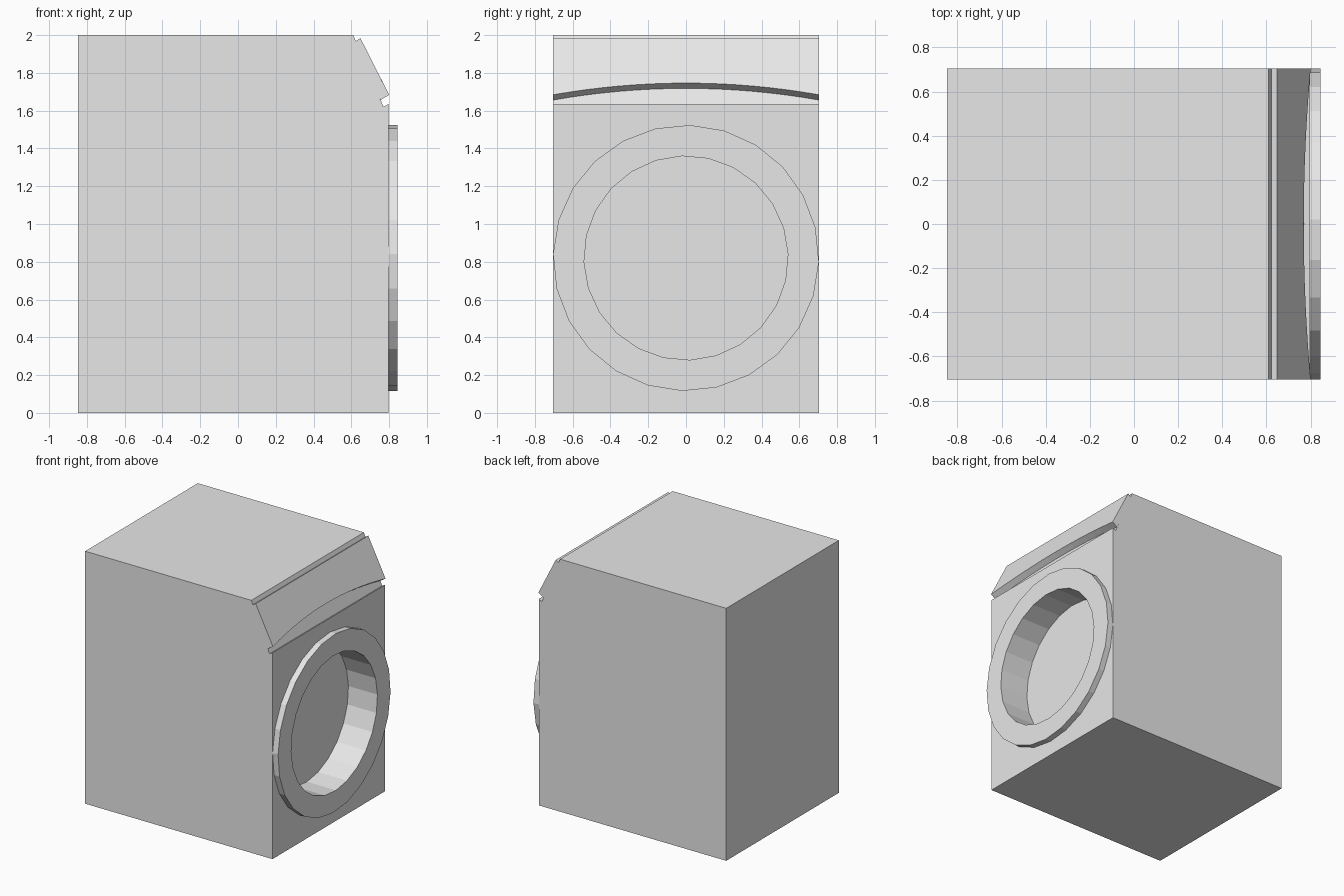
import bpy, bmesh
from math import sin, cos, radians, tau

if "Cube" in bpy.data.objects:
    bpy.data.objects.remove(bpy.data.objects["Cube"])

HALF_WIDTH = 0.705
FRONT_X = 0.796
RIM_X = 0.844
DOOR_Z = 0.82
SIDES = 24

grey = bpy.data.materials.new("light grey")
grey.use_nodes = True
grey.diffuse_color = (0.8, 0.8, 0.8, 1)
grey.node_tree.nodes["Principled BSDF"].inputs["Base Color"].default_value = (0.8, 0.8, 0.8, 1)


def loft(name, sections, closed=False):
    """Skin equal-length rings of points; cap the ends or join them into a loop."""
    bm = bmesh.new()
    rings = [[bm.verts.new(p) for p in s] for s in sections]
    n = len(rings[0])
    pairs = list(zip(rings, rings[1:]))
    if closed:
        pairs.append((rings[-1], rings[0]))
    else:
        bm.faces.new(rings[0])
        bm.faces.new(rings[-1])
    for a, b in pairs:
        for i in range(n):
            j = (i + 1) % n
            bm.faces.new((a[i], a[j], b[j], b[i]))
    bmesh.ops.recalc_face_normals(bm, faces=bm.faces)
    mesh = bpy.data.meshes.new(name)
    bm.to_mesh(mesh)
    bm.free()
    mesh.materials.append(grey)
    obj = bpy.data.objects.new(name, mesh)
    bpy.context.collection.objects.link(obj)
    return obj


def circle(x, radius, turn):
    angles = [radians(turn) + tau * i / SIDES for i in range(SIDES)]
    return [(x, radius * sin(a), DOOR_Z + radius * cos(a)) for a in angles]


# Cabinet: side profile with a sloped top front and a small lip
profile = [(-0.846, 0), (FRONT_X, 0), (FRONT_X, 1.635), (0.77, 1.62), (0.61, 2), (-0.846, 2)]
cabinet = loft("cabinet", [[(x, y, z) for x, z in profile] for y in (-HALF_WIDTH, HALF_WIDTH)])

# Round opening cut into the cabinet front
INNER = (0.54, -2.2)
cutter = loft("opening_cutter", [circle(x, *INNER) for x in (0.59, 0.95)])
cutter.hide_render = True
cut = cabinet.modifiers.new("opening", "BOOLEAN")
cut.operation = "DIFFERENCE"
cut.solver = "EXACT"
cut.object = cutter
bpy.context.view_layer.objects.active = cabinet
bpy.ops.object.modifier_apply(modifier=cut.name)
bpy.data.objects.remove(cutter)

# Raised door ring
OUTER = (0.704, 1.7)
loft("door_ring", [circle(FRONT_X, *INNER), circle(RIM_X, *INNER),
                   circle(RIM_X, *OUTER), circle(FRONT_X, *OUTER)], closed=True)

# Sloped control panel with an arched lower edge
sections = []
STEPS = 16
for i in range(STEPS + 1):
    t = 2 * i / STEPS - 1
    rise = 0.062 * (1 - t * t)
    y = t * HALF_WIDTH
    sections.append([(0.648, y, 1.984), (0.623, y, 1.968),
                     (0.755 - 0.42 * rise, y, 1.656 + rise),
                     (0.80 - 0.505 * rise, y, 1.684 + rise)])
loft("control_panel", sections)
